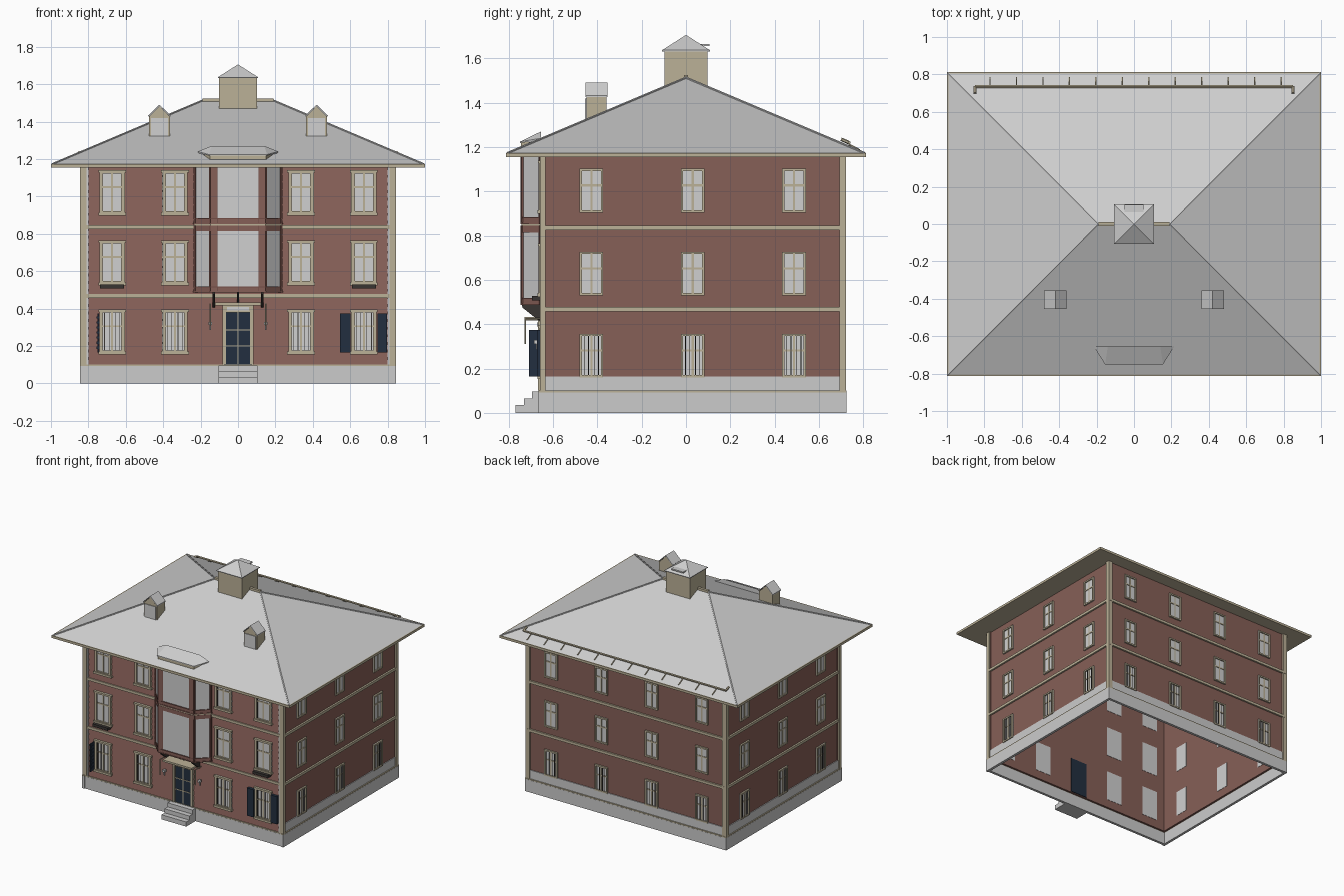
import bpy, bmesh, math
from mathutils import Matrix, Vector

cube = bpy.data.objects.get("Cube")
if cube:
    bpy.data.objects.remove(cube)

COLOURS = {
    "brick": (0.24, 0.115, 0.096), "trim_tan": (0.50, 0.44, 0.31),
    "stone_grey": (0.60, 0.60, 0.60), "roof_grey": (0.62, 0.62, 0.62),
    "pane_grey": (0.63, 0.63, 0.63), "navy": (0.016, 0.028, 0.05),
    "dark_metal": (0.04, 0.035, 0.032), "bay_red": (0.17, 0.075, 0.062),
}
mats = {}
for name, c in COLOURS.items():
    m = bpy.data.materials.new(name)
    m.use_nodes = True
    m.diffuse_color = (*c, 1)
    m.node_tree.nodes["Principled BSDF"].inputs["Base Color"].default_value = (*c, 1)
    mats[name] = m

parts = {}


def part(name, mat):
    if name not in parts:
        parts[name] = (bmesh.new(), mat)
    return parts[name][0]


def box(name, mat, x, y, z, M=Matrix()):
    """Box from (min, max) ranges, optionally placed by a matrix."""
    lo, hi = Vector((x[0], y[0], z[0])), Vector((x[1], y[1], z[1]))
    T = Matrix.Translation((lo + hi) / 2) @ Matrix.Diagonal((*(hi - lo), 1))
    bmesh.ops.create_cube(part(name, mat), size=1, matrix=M @ T)


def hull(name, mat, pts):
    bm = part(name, mat)
    bmesh.ops.convex_hull(bm, input=[bm.verts.new(p) for p in pts])


def prism(name, mat, outline, z0, z1):
    hull(name, mat, [(x, y, z) for x, y in outline for z in (z0, z1)])


def rod(name, mat, a, b, r):
    a, b = Vector(a), Vector(b)
    d = b - a
    M = Matrix.Translation((a + b) / 2) @ d.to_track_quat('Z', 'Y').to_matrix().to_4x4()
    bmesh.ops.create_cone(part(name, mat), cap_ends=True, segments=6,
                          radius1=r, radius2=r, depth=d.length, matrix=M)


# Wall frames: local x runs along the wall, local -y points outwards
def frame(x, y, angle):
    return Matrix.Translation((x, y, 0)) @ Matrix.Rotation(math.radians(angle), 4, 'Z')


CY = 0.03
WALLS = {"front": (frame(0, -0.645, 0), 0.835), "right": (frame(0.83, CY, 90), 0.685),
         "back": (frame(0, 0.71, 180), 0.835), "left": (frame(-0.83, CY, -90), 0.685)}
FLOORS = [0.16, 0.53, 0.905]


# Window with surround, sash bars, sill and optional grille
def window(side, M, u, z, w, h, edge, proud, grille):
    pre = side + "_window_"
    x0, x1, z1 = u - w / 2, u + w / 2, z + h
    box(pre + "panes", "pane_grey", (x0, x1), (-proud, 0.022), (z, z1), M)
    out = (-proud - 0.009, 0)
    for a, b in ((x0, x0 + edge), (x1 - edge, x1)):
        box(pre + "frames", "trim_tan", (a, b), out, (z, z1), M)
    for a, b in ((z, z + edge), (z1 - edge, z1)):
        box(pre + "frames", "trim_tan", (x0, x1), out, (a, b), M)
    bar = (-proud - 0.004, 0)
    box(pre + "bars", "trim_tan", (u - 0.005, u + 0.005), bar, (z, z1), M)
    zb = z + h * 0.62
    box(pre + "bars", "trim_tan", (x0, x1), bar, (zb - 0.005, zb + 0.005), M)
    if side == "front":
        box(pre + "sills", "trim_tan", (x0 - 0.006, x1 + 0.006), (-proud - 0.016, 0), (z - 0.006, z + 0.01), M)
        box(pre + "heads", "trim_tan", (x0 - 0.006, x1 + 0.006), (-proud - 0.014, 0), (z1 - 0.012, z1), M)
        box(pre + "sash_liners", "dark_metal", (x0 + edge - 0.001, x0 + edge + 0.003), bar, (z + edge, z1 - edge), M)
        box(pre + "sash_liners", "dark_metal", (x1 - edge - 0.003, x1 - edge + 0.001), bar, (z + edge, z1 - edge), M)
    if grille:
        for k in (-0.3, -0.12, 0.12, 0.3):
            box(pre + "grilles", "dark_metal", (u + k * w - 0.0017, u + k * w + 0.0017),
                (-proud - 0.007, -proud - 0.004), (z + edge, z1 - edge), M)


# Walls, plinth, belt courses and windows on each side
for side, (M, half) in WALLS.items():
    front = side == "front"
    box("brick_walls", "brick", (-half, half), (0, 0.02), (0.095, 1.157), M)
    box("plinth", "stone_grey", (-half - 0.01, half + 0.01), (-0.015, 0.005), (0, 0.092), M)
    box("plinth_cap", "trim_tan", (-half - 0.01, half + 0.01), (-0.014, 0.005), (0.092, 0.1), M)
    for z in (0.457, 0.826):
        box("belt_courses", "trim_tan", (-half, half), (-0.013, 0), (z, z + 0.02), M)
    if not front:
        box("stone_skirting", "stone_grey", (-half + 0.02, half - 0.02), (-0.006, 0), (0.1, 0.165), M)
    if front:
        cols, w, h, edge, proud = (-0.673, -0.337, 0.337, 0.673), 0.136, 0.235, 0.017, 0.01
    else:
        cols = (-0.634, -0.211, 0.211, 0.634) if side == "back" else (-0.457, 0.0, 0.457)
        w, h, edge, proud = 0.107, 0.197, 0.011, 0.003
    for u in cols:
        for i, z in enumerate(FLOORS):
            window(side, M, u, z, w, h, edge, proud, i == 0)

# Corner boards, with thin downpipes on the front
for sx in (-1, 1):
    for y0, y1 in ((-0.66, -0.634), (0.692, 0.722)):
        box("corner_boards", "trim_tan", sorted((sx * 0.81, sx * 0.845)), (y0, y1), (0.095, 1.157))
    box("corner_strips", "pane_grey", sorted((sx * 0.80, sx * 0.81)), (-0.656, -0.64), (0.1, 1.157))

# Clapboards on the front
step = 0.0406
for i in range(26):
    z = 0.1 + i * step
    hull("front_clapboards", "brick", [(x, y, zz) for x in (-0.805, 0.805)
         for y, zz in ((-0.644, z), (-0.653, z), (-0.645, z + step))])

# Flower boxes and shutters
for x in (-0.673, 0.673):
    box("flower_boxes", "dark_metal", (x - 0.064, x + 0.064), (-0.695, -0.65), (0.508, 0.528))
for a, b in ((0.545, 0.602), (0.745, 0.797)):
    box("open_shutters", "navy", (a, b), (-0.672, -0.65), (0.165, 0.375))
box("angled_shutter", "navy", (-0.752, -0.743), (-0.708, -0.65), (0.165, 0.375))
for i in range(7):
    z = 0.185 + i * 0.027
    box("angled_shutter_slats", "navy", (-0.756, -0.74), (-0.703, -0.66), (z, z + 0.012))

# Front steps
for y, z0, z1 in ((-0.77, 0, 0.035), (-0.732, 0.035, 0.066), (-0.695, 0.066, 0.097)):
    box("front_steps", "stone_grey", (-0.104, 0.104), (y, -0.655), (z0, z1))

# Entrance door with glazing bars, surround, canopy and lamps
box("door", "navy", (-0.072, 0.072), (-0.657, -0.62), (0.1, 0.378))
for x in (-0.068, 0.0, 0.068):
    box("door_bars", "trim_tan", (x - 0.003, x + 0.003), (-0.661, -0.65), (0.105, 0.378))
for z in (0.2, 0.285):
    box("door_bars", "trim_tan", (-0.068, 0.068), (-0.661, -0.65), (z - 0.003, z + 0.003))
for s in (-1, 1):
    box("door_surround", "trim_tan", sorted((s * 0.072, s * 0.084)), (-0.667, -0.64), (0.1, 0.385))
    rod("canopy_hangers", "trim_tan", (s * 0.148, -0.725, 0.31), (s * 0.148, -0.725, 0.425), 0.004)
    rod("canopy_hangers", "trim_tan", (s * 0.148, -0.725, 0.425), (s * 0.148, -0.65, 0.425), 0.004)
    box("door_lamps", "stone_grey", (s * 0.148 - 0.009, s * 0.148 + 0.009), (-0.685, -0.66), (0.312, 0.328))
    rod("door_lamps", "stone_grey", (s * 0.148, -0.672, 0.287), (s * 0.148, -0.672, 0.32), 0.005)
    hull("bay_brackets", "dark_metal", [(s * 0.13 + k, y, z) for k in (-0.006, 0.006)
         for y, z in ((-0.65, 0.405), (-0.65, 0.487), (-0.74, 0.487), (-0.738, 0.475))])
hull("bay_brackets", "dark_metal", [(k, y, z) for k in (-0.005, 0.005)
     for y, z in ((-0.65, 0.43), (-0.65, 0.487), (-0.74, 0.487))])
box("door_header", "trim_tan", (-0.084, 0.084), (-0.668, -0.64), (0.378, 0.42))
box("door_header_panel", "pane_grey", (-0.06, 0.06), (-0.672, -0.66), (0.39, 0.408))
box("door_canopy", "trim_tan", (-0.122, 0.122), (-0.73, -0.65), (0.418, 0.432))


# Two-storey bay window
def bay_outline(g):
    return [(-0.232 - g, -0.64), (-0.232 - g, -0.655), (-0.145 - g * 0.6, -0.74 - g),
            (0.145 + g * 0.6, -0.74 - g), (0.232 + g, -0.655), (0.232 + g, -0.64)]


for z0, z1 in ((0.487, 0.845), (0.853, 1.16)):
    prism("bay_glass", "pane_grey", bay_outline(0), z0 + 0.01, z1)
    prism("bay_sills", "brick", bay_outline(0.004), z0 + 0.006, z0 + 0.026)
    prism("bay_sills", "bay_red", bay_outline(0.008), z0, z0 + 0.006)
    prism("bay_rails", "bay_red", bay_outline(0.007), z0 + 0.026, z0 + 0.031)
    top = z1 - 0.03 if z1 < 1 else z1 - 0.006
    prism("bay_heads", "brick", bay_outline(0.005), top, z1)
    for s in (-1, 1):
        box("bay_posts", "brick", sorted((s * 0.113, s * 0.145)), (-0.746, -0.73), (z0, z1))
        rod("bay_corner_posts", "bay_red", (s * 0.148, -0.738, z0), (s * 0.148, -0.738, z1), 0.008)
        rod("bay_corner_posts", "bay_red", (s * 0.23, -0.657, z0), (s * 0.23, -0.657, z1), 0.008)
        rod("bay_corner_posts", "bay_red", (s * 0.112, -0.743, z0), (s * 0.112, -0.743, z1), 0.003)
prism("bay_floor_band", "trim_tan", bay_outline(0.003), 0.843, 0.855)

# Bay roof breaking through the eaves
prism("bay_cornice", "trim_tan", [(-0.15, -0.745), (0.15, -0.745), (0.2, -0.66), (-0.2, -0.66)], 1.17, 1.222)
hull("bay_roof", "roof_grey", [(s * x, y, z) for s in (-1, 1) for x, y, z in
     ((0.155, -0.75, 1.218), (0.155, -0.75, 1.224), (0.215, -0.655, 1.232), (0.215, -0.655, 1.24), (0.14, -0.655, 1.27))])

# Hipped main roof with eaves, hips and ridge cap
box("eaves", "trim_tan", (-1, 1), (-0.812, 0.812), (1.155, 1.173))
RIDGE, TOP = 0.19, 1.512
corners = [(sx * 0.994, sy * 0.806, 1.172) for sx in (-1, 1) for sy in (-1, 1)]
hull("main_roof", "roof_grey", corners + [(-RIDGE, 0, TOP), (RIDGE, 0, TOP)])
for c in corners:
    rod("hip_ridges", "roof_grey", c, (math.copysign(RIDGE, c[0]), 0, TOP), 0.006)
box("ridge_cap", "trim_tan", (-RIDGE, RIDGE), (-0.01, 0.01), (1.495, 1.524))

# Cupola with pyramid roof and hatch
box("cupola_walls", "trim_tan", (-0.102, 0.102), (-0.097, 0.097), (1.46, 1.636))
hull("cupola_roof", "roof_grey", [(x, y, z) for x in (-0.108, 0.108) for y in (-0.108, 0.108)
     for z in (1.632, 1.637)] + [(0, 0, 1.706)])
box("cupola_hatch", "roof_grey", (-0.05, 0.05), (0.06, 0.105), (1.655, 1.665))

# Roof dormers
for s in (-1, 1):
    x = s * 0.42
    box("dormer_walls", "trim_tan", (x - 0.056, x + 0.056), (-0.45, -0.358), (1.29, 1.43))
    hull("dormer_gables", "trim_tan", [(x + a, y, z) for y in (-0.452, -0.358)
         for a, z in ((-0.056, 1.425), (0.056, 1.425), (0, 1.482))])
    box("dormer_windows", "pane_grey", (x - 0.046, x + 0.046), (-0.455, -0.44), (1.322, 1.42))
    for t in (-1, 1):
        hull("dormer_roofs", "roof_grey", [(x + a, y, z) for y in (-0.454, -0.355) for a, z in
             ((t * 0.06, 1.426), (t * 0.06, 1.433), (0, 1.483), (0, 1.491))])

# Snow rail along the back slope
ends = [(-0.85, 0.70, 1.235), (-0.85, 0.735, 1.22), (0.85, 0.735, 1.22), (0.85, 0.70, 1.235)]
for a, b in zip(ends, ends[1:]):
    rod("snow_rail", "trim_tan", a, b, 0.008)
for i in range(12):
    x = -0.77 + i * 0.1415
    rod("snow_rail_brackets", "trim_tan", (x, 0.735, 1.212), (x, 0.785, 1.186), 0.004)

# Turn every part into an object
for name, (bm, mat) in parts.items():
    bmesh.ops.recalc_face_normals(bm, faces=bm.faces)
    mesh = bpy.data.meshes.new(name)
    bm.to_mesh(mesh)
    bm.free()
    mesh.materials.append(mats[mat])
    bpy.context.collection.objects.link(bpy.data.objects.new(name, mesh))
